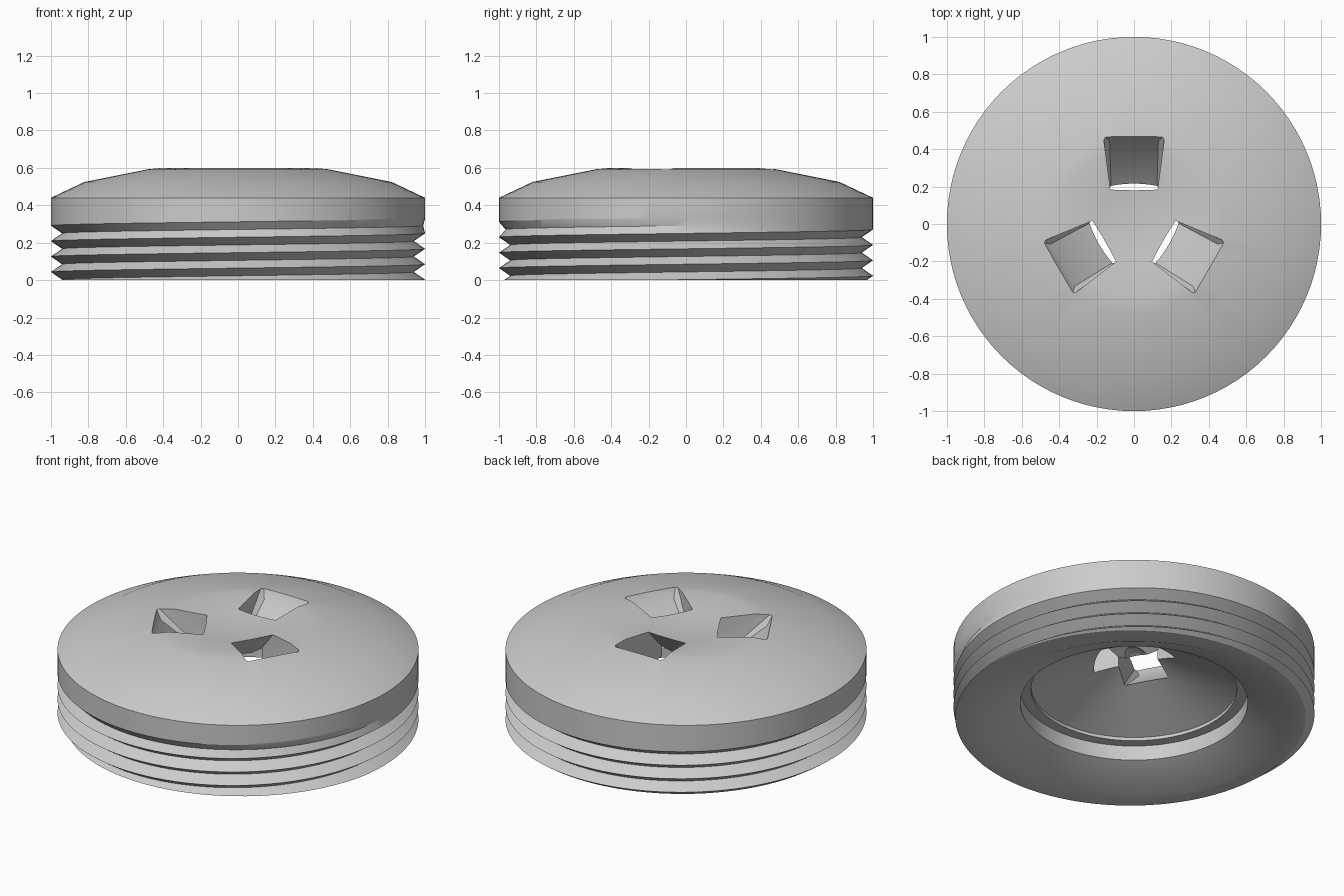
import bpy, bmesh, math
from mathutils import Matrix, Vector

if "Cube" in bpy.data.objects:
    bpy.data.objects.remove(bpy.data.objects["Cube"], do_unlink=True)

SEGMENTS = 96
PITCH = 0.0825
START = 0.0025      # height of a crest at angle zero
DEPTH = 0.06
THREAD_TOP = 0.33

grey = bpy.data.materials.new("plain grey")
grey.use_nodes = True
grey.diffuse_color = (0.6, 0.6, 0.6, 1)
grey.node_tree.nodes["Principled BSDF"].inputs["Base Color"].default_value = (0.6, 0.6, 0.6, 1)


def make_object(name, bm):
    bmesh.ops.recalc_face_normals(bm, faces=bm.faces)
    mesh = bpy.data.meshes.new(name)
    bm.to_mesh(mesh)
    bm.free()
    mesh.materials.append(grey)
    obj = bpy.data.objects.new(name, mesh)
    bpy.context.collection.objects.link(obj)
    return obj


def thread_radius(z, turn):
    """V-shaped helical thread that fades out under the head."""
    u = (z - START) / PITCH - turn
    fade = min(1, max(0, (0.30 - z) / 0.05))
    return 1 - DEPTH * fade * 2 * abs(u - round(u))


# Stepped, conical underside and dished, domed head
underside = [(0, 0.45), (0.57, 0.21), (0.57, 0.19), (0.63, 0.19), (0.63, 0.10), (0.86, 0)]
head = [(1, 0.44), (0.82, 0.525), (0.48, 0.593), (0.40, 0.60), (0.2, 0.578), (0, 0.56)]


def column(turn):
    rows = [START + PITCH * (turn + j / 2) for j in range(-3, 9)]
    rows = [0] + [min(THREAD_TOP, max(0, z)) for z in rows] + [THREAD_TOP]
    return underside + [(thread_radius(z, turn), z) for z in rows] + head


# Cap body: one closed skin swept round the axis
bm = bmesh.new()
columns = []
for i in range(SEGMENTS + 1):
    a = math.tau * i / SEGMENTS
    columns.append([bm.verts.new((r * math.cos(a), r * math.sin(a), z))
                    for r, z in column(i / SEGMENTS)])
for c, d in zip(columns, columns[1:]):
    for k in range(len(c) - 1):
        bm.faces.new((c[k], d[k], d[k + 1], c[k + 1]))
bmesh.ops.remove_doubles(bm, verts=bm.verts, dist=0.0001)
cap = make_object("threaded_cap", bm)

# Three slanted key slots, each cut by a tapered wedge: (radius, height, half width)
slot = [(0.48, 0.62, 0.165), (0.44, 0.54, 0.13), (0.13, 0.29, 0.12),
        (0.02, 0.40, 0.11), (0.22, 0.57, 0.13), (0.22, 0.62, 0.13)]
bpy.context.view_layer.objects.active = cap
cap.select_set(True)
for n in range(3):
    bm = bmesh.new()
    turn = Matrix.Rotation(math.tau * n / 3, 3, 'Z')
    for r, z, w in slot:
        for s in (-1, 1):
            bm.verts.new(turn @ Vector((s * w, r, z)))
    hull = bmesh.ops.convex_hull(bm, input=bm.verts)
    loose = [v for v in bm.verts if not v.link_faces]
    bmesh.ops.delete(bm, geom=loose, context='VERTS')
    cutter = make_object("slot_cutter", bm)
    cutter.hide_render = True
    mod = cap.modifiers.new("slot", 'BOOLEAN')
    mod.operation = 'DIFFERENCE'
    mod.solver = 'EXACT'
    mod.object = cutter
    bpy.ops.object.modifier_apply(modifier=mod.name)
    bpy.data.objects.remove(cutter, do_unlink=True)

bpy.ops.object.shade_smooth_by_angle(angle=math.radians(30))
